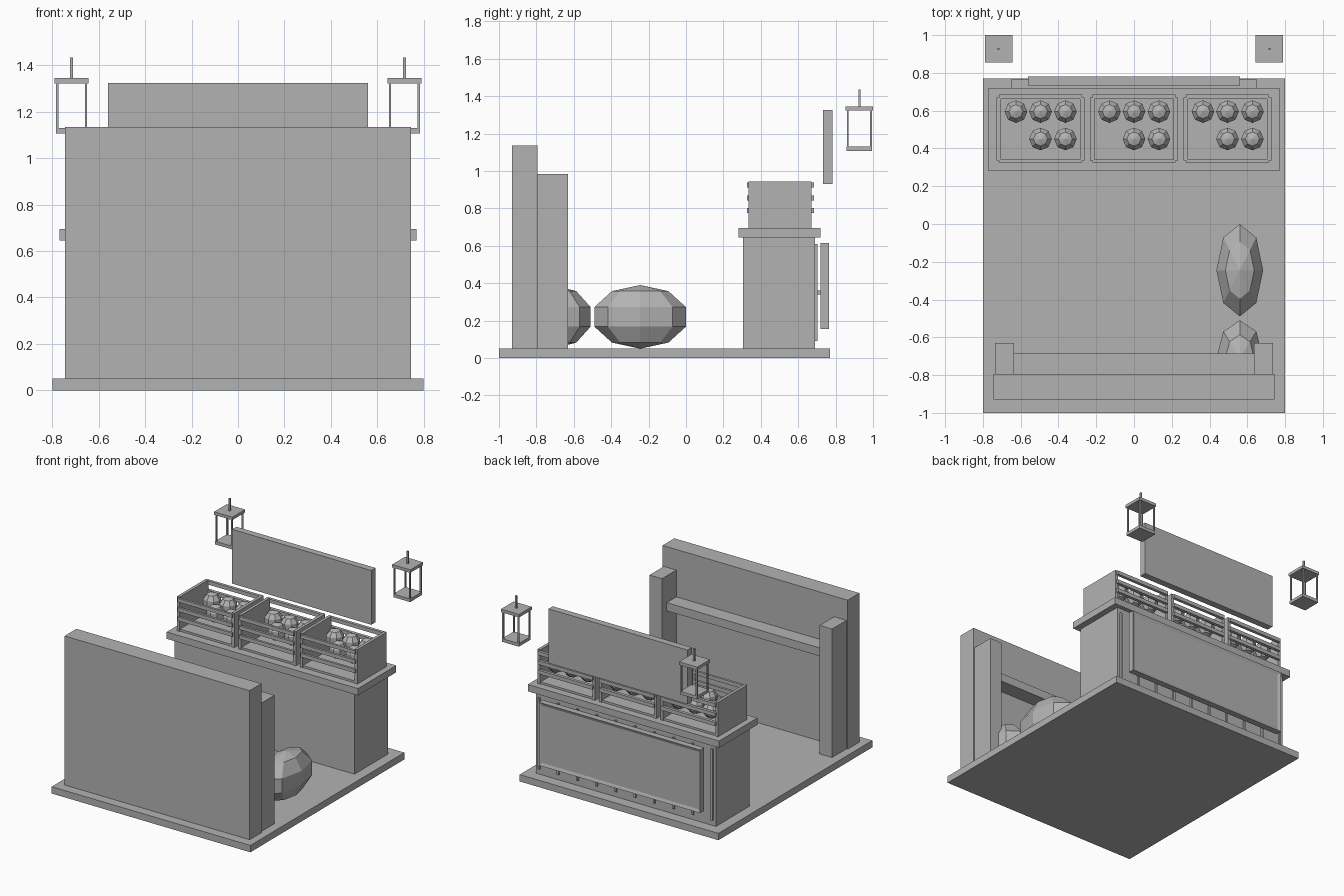
import bpy, bmesh, math
from mathutils import Matrix

if "Cube" in bpy.data.objects:
    bpy.data.objects.remove(bpy.data.objects["Cube"])

stone = bpy.data.materials.new("plain_grey")
stone.diffuse_color = (0.45, 0.45, 0.45, 1)
stone.use_nodes = True
stone.node_tree.nodes["Principled BSDF"].inputs["Base Color"].default_value = stone.diffuse_color


def finish(name, bm):
    me = bpy.data.meshes.new(name)
    bm.to_mesh(me)
    bm.free()
    me.materials.append(stone)
    ob = bpy.data.objects.new(name, me)
    bpy.context.collection.objects.link(ob)
    return ob


def add_box(bm, x0, x1, y0, y1, z0, z1):
    m = Matrix.Translation(((x0 + x1) / 2, (y0 + y1) / 2, (z0 + z1) / 2))
    m = m @ Matrix.Diagonal((x1 - x0, y1 - y0, z1 - z0, 1))
    bmesh.ops.create_cube(bm, size=1, matrix=m)


def boxes(name, *dims):
    bm = bmesh.new()
    for d in dims:
        add_box(bm, *d)
    return finish(name, bm)


def ball(name, loc, radii):
    # faceted low-poly ellipsoid, flat shaded
    bm = bmesh.new()
    m = Matrix.Translation(loc) @ Matrix.Diagonal((*radii, 1))
    bmesh.ops.create_uvsphere(bm, u_segments=8, v_segments=5, radius=1, matrix=m)
    return finish(name, bm)


# Floor and tall wall with posts and shelf
boxes("floor", (-.80, .80, -1.0, .77, 0, .05))
boxes("wall", (-.745, .745, -.93, -.795, .05, 1.135))
for s, side in ((-1, "left"), (1, "right")):
    x0, x1 = sorted((s * .635, s * .735))
    boxes(side + "_post", (x0, x1, -.795, -.63, .05, .985))
boxes("shelf", (-.635, .635, -.795, -.685, .73, .79))

# Counter
boxes("counter_body", (-.725, .725, .305, .69, .05, .645))
boxes("counter_top", (-.77, .77, .28, .72, .645, .695))
boxes("counter_slats", *[(x - .007, x + .007, .69, .702, .09, .61)
                         for x in (-.6975 + .155 * i for i in range(10))])
boxes("panel_bar", (-.6, .6, .70, .722, .34, .36))

# Framed panel on the counter, with a recessed centre
bm = bmesh.new()
add_box(bm, -.65, .65, .72, .765, .155, .615)
bm.normal_update()
face = [f for f in bm.faces if f.normal.y > .9]
bmesh.ops.inset_region(bm, faces=face, thickness=.03, depth=-.008)
finish("counter_panel", bm)

# Sign board above the counter
boxes("sign_board", (-.56, .56, .733, .782, .93, 1.325))

# Slatted crates with fruit
for i, cx in enumerate((-.495, 0, .495)):
    parts = [(cx - .215, cx + .215, .34, .665, .695, .71)]
    for s in (-1, 1):
        a, b = sorted((cx + s * .21, cx + s * .232))
        parts.append((a, b, .335, .67, .695, .945))
    for z in (.775, .843, .911):
        parts.append((cx - .22, cx + .22, .325, .342, z, z + .027))
        parts.append((cx - .22, cx + .22, .663, .685, z, z + .027))
    boxes(f"crate_{i}", *parts)
    for j, (dx, y) in enumerate(((-.13, .595), (0, .595), (.132, .595),
                                 (0, .45), (.132, .45))):
        ball(f"fruit_{i}_{j}", (cx + dx, y, .84), (.063, .063, .063))

# Sacks on the floor
ball("sack", (.56, -.245, .22), (.13, .257, .17))
ball("rear_sack", (.56, -.71, .22), (.13, .21, .17))

# Hanging lanterns
for s, side in ((-1, "left"), (1, "right")):
    cx, cy = s * .717, .927
    parts = [(cx - .068, cx + .068, cy - .068, cy + .068, 1.107, 1.13),
             (cx - .073, cx + .073, cy - .073, cy + .073, 1.323, 1.345),
             (cx - .006, cx + .006, cy - .006, cy + .006, 1.345, 1.435)]
    for px in (-.062, .062):
        for py in (-.062, .062):
            parts.append((cx + px - .005, cx + px + .005,
                          cy + py - .005, cy + py + .005, 1.13, 1.323))
    boxes(side + "_lantern", *parts)
